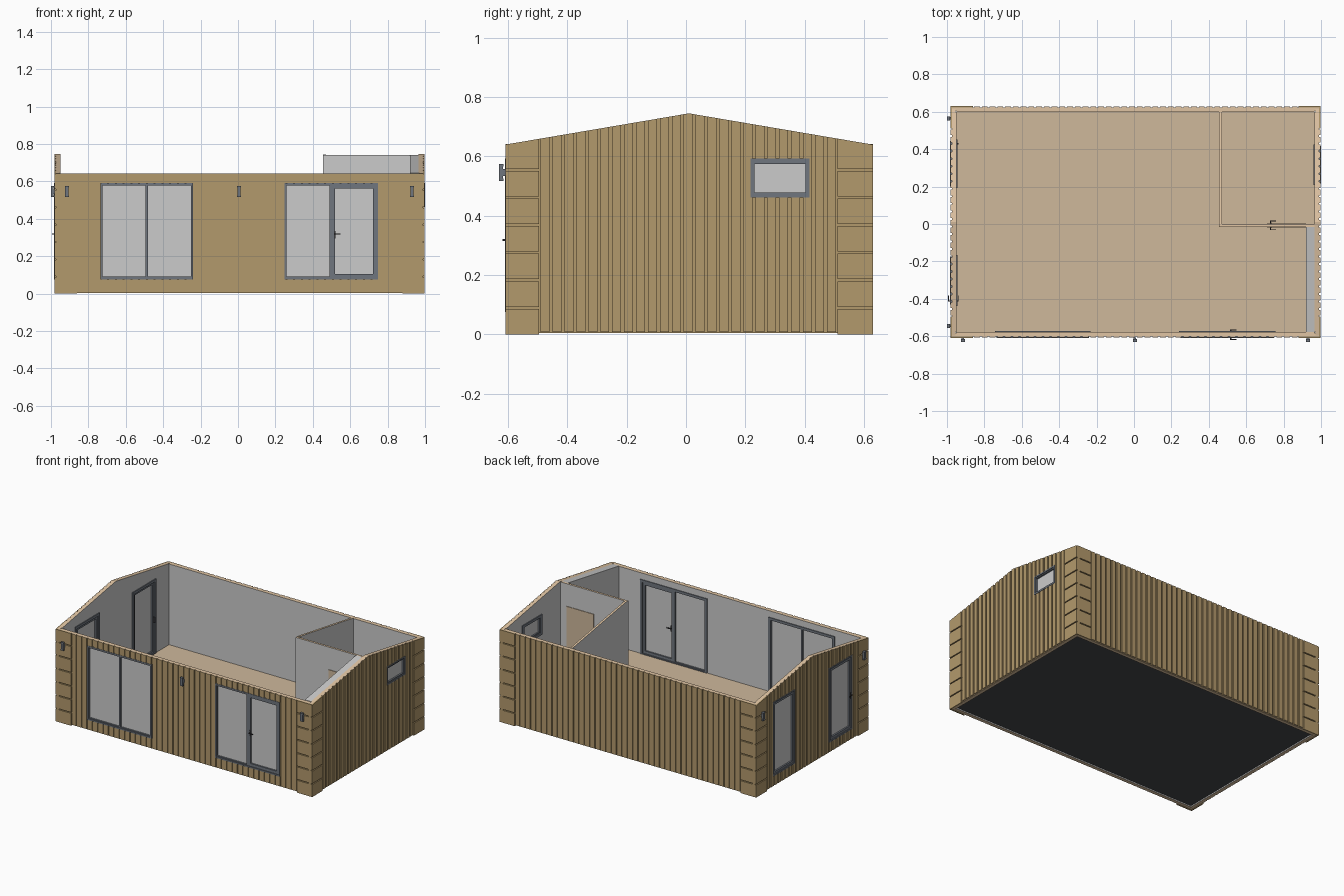
import bpy, bmesh

if "Cube" in bpy.data.objects:
    bpy.data.objects.remove(bpy.data.objects["Cube"])


def mat(name, *rgb):
    m = bpy.data.materials.new(name)
    m.diffuse_color = (*rgb, 1)
    m.use_nodes = True
    m.node_tree.nodes["Principled BSDF"].inputs["Base Color"].default_value = m.diffuse_color
    return m


WOOD = mat("cladding_wood", 0.45, 0.32, 0.15)
PALE = mat("cut_timber", 0.75, 0.56, 0.37)
FLOOR = mat("floor_wood", 0.62, 0.48, 0.33)
DARK = mat("slab_dark", 0.06, 0.065, 0.07)
FRAME = mat("frame_grey", 0.16, 0.18, 0.21)
BLACK = mat("fitting_black", 0.04, 0.04, 0.045)
GREY = mat("plaster_grey", 0.62, 0.62, 0.62)

# Each wall has its own frame: u along the wall, d outwards, z up
FRONT = lambda u, d, z: (u, -0.601 - d, z)
BACK = lambda u, d, z: (u, 0.622 + d, z)
LEFT = lambda u, d, z: (-0.974 - d, u, z)
RIGHT = lambda u, d, z: (0.99 + d, u, z)
PEAK = 0.01
flat = lambda u: 0.642
gable = lambda u: 0.745 - 0.17 * abs(u - PEAK)


def poly(bm, P, pts, d0, d1):
    """Extrude a (u, z) outline from depth d0 to d1."""
    a = [bm.verts.new(P(u, d0, z)) for u, z in pts]
    b = [bm.verts.new(P(u, d1, z)) for u, z in pts]
    n = len(pts)
    faces = [bm.faces.new(a), bm.faces.new(b[::-1])]
    for i in range(n):
        j = (i + 1) % n
        faces.append(bm.faces.new((a[j], a[i], b[i], b[j])))
    bmesh.ops.recalc_face_normals(bm, faces=faces)


def block(bm, P, u0, u1, z0, z1, d0, d1):
    poly(bm, P, [(u0, z0), (u1, z0), (u1, z1), (u0, z1)], d0, d1)


def ring(bm, P, u0, u1, z0, z1, w, d0, d1):
    block(bm, P, u0, u0 + w, z0, z1, d0, d1)
    block(bm, P, u1 - w, u1, z0, z1, d0, d1)
    block(bm, P, u0 + w, u1 - w, z0, z0 + w, d0, d1)
    block(bm, P, u0 + w, u1 - w, z1 - w, z1, d0, d1)


def clipped(bm, P, u0, u1, d1, z0, z1, top, holes):
    """A cladding board cut around openings and under the roof line."""
    edges = [e for h in holes for e in h[:2]] + ([PEAK] if top is gable else [])
    us = sorted({u0, u1, *[e for e in edges if u0 < e < u1]})
    for a, b in zip(us, us[1:]):
        spans = [(z0, z1)]
        for h in holes:
            if h[0] < (a + b) / 2 < h[1]:
                spans = [(z0, h[2]), (h[3], z1)]
        for lo, hi in spans:
            poly(bm, P, [(a, lo), (b, lo), (b, min(hi, top(b))), (a, min(hi, top(a)))], 0, d1)


def finish(bm, name, m=None, ends=None):
    me = bpy.data.meshes.new(name)
    if m:
        me.materials.append(m)
    if ends:
        me.materials.append(ends)
        bm.normal_update()
        for f in bm.faces:
            f.material_index = int(abs(f.normal.z) > 0.5)
    bm.to_mesh(me)
    bm.free()
    ob = bpy.data.objects.new(name, me)
    bpy.context.collection.objects.link(ob)
    return ob


def make(name, m, P, *args, ends=None):
    bm = bmesh.new()
    block(bm, P, *args)
    return finish(bm, name, m, ends)


def wall(name, P, u0, u1, corner0, corner1, top, holes, inner):
    cutter = None
    if holes:
        bm = bmesh.new()
        for h in holes:
            block(bm, P, *h, -0.1, 0.1)
        cutter = finish(bm, name + "_cutter")
        cutter.hide_render = True
        cutter.hide_viewport = True
        cutter.display_type = 'WIRE'
    # structural core and thin inner lining
    for part, a, b, d0, d1, m, z in (("core", u0, u1, 0, -0.019, WOOD, 0.004),
                                     ("lining", *inner, -0.019, -0.024, GREY, 0.004)):
        bm = bmesh.new()
        pts = [(a, z), (b, z), (b, top(b))] + ([(PEAK, top(PEAK))] if top is gable else []) + [(a, top(a))]
        poly(bm, P, pts, d0, d1)
        ob = finish(bm, f"{name}_{part}", m, PALE)
        if cutter:
            mod = ob.modifiers.new("openings", 'BOOLEAN')
            mod.object = cutter
            mod.operation = 'DIFFERENCE'
            mod.solver = 'EXACT'
    # vertical slats between the corners
    bm = bmesh.new()
    n = round((corner1 - corner0) / 0.041)
    step = (corner1 - corner0) / n
    for i in range(n):
        a = corner0 + i * step + 0.005
        clipped(bm, P, a, a + step - 0.01, 0.007, 0.008, 1, top, holes)
    finish(bm, name + "_slats", WOOD, PALE)
    # stacked horizontal boards at the corners
    bm = bmesh.new()
    for a, b in ((u0, corner0), (corner1, u1)):
        for k in range(7):
            z = k * 0.093
            clipped(bm, P, a, b, 0.008, z, 1 if k == 6 else z + 0.086, top, [])
    finish(bm, name + "_corner_boards", WOOD)


def handle(name, P, u, z, d_out, d_in, way):
    bm = bmesh.new()
    for d, s in ((d_out, 1), (d_in, -1)):
        block(bm, P, u - 0.004, u + 0.004, z - 0.02, z + 0.02, d, d + s * 0.003)
        block(bm, P, u - 0.003, u + 0.003, z, z + 0.006, d, d + s * 0.014)
        block(bm, P, *sorted((u, u + way * 0.03)), z, z + 0.006, d + s * 0.01, d + s * 0.014)
    finish(bm, name, BLACK)


def window(name, P, hole, leaves):
    u0, u1, z0, z1 = hole
    bm = bmesh.new()
    ring(bm, P, u0, u1, z0, z1, 0.01, -0.026, 0.009)
    ring(bm, P, u0 - 0.008, u1 + 0.008, z0 - 0.006, z1 + 0.006, 0.018, -0.029, -0.024)
    for a, b, w in leaves:
        ring(bm, P, a, b, z0 + 0.008, z1 - 0.008, w, -0.022, 0.004)
    finish(bm, name + "_frame", FRAME)
    bm = bmesh.new()
    for a, b, w in leaves:
        block(bm, P, a + w, b - w, z0 + w, z1 - w, -0.012, -0.007)
    finish(bm, name + "_glass")


# Openings as (u0, u1, z0, z1)
slide, entry = (-0.735, -0.24, 0.075, 0.592), (0.248, 0.748, 0.075, 0.592)
side_a, side_b = (0.2, 0.445, 0.075, 0.592), (-0.43, -0.175, 0.075, 0.592)
small = (0.217, 0.417, 0.462, 0.592)

wall("front_wall", FRONT, -0.974, 0.99, -0.86, 0.88, flat, [slide, entry], (-0.95, 0.966))
wall("back_wall", BACK, -0.974, 0.99, -0.86, 0.88, flat, [], (-0.95, 0.966))
wall("left_wall", LEFT, -0.609, 0.63, -0.495, 0.51, gable, [side_a, side_b], (-0.577, 0.598))
wall("right_wall", RIGHT, -0.609, 0.63, -0.495, 0.51, gable, [small], (-0.577, 0.598))

# Windows and glazed doors
window("sliding_window", FRONT, slide, [(-0.731, -0.487, 0.007), (-0.488, -0.244, 0.007)])
window("entry_door", FRONT, entry, [(0.253, 0.497, 0.007), (0.497, 0.744, 0.022)])
window("side_window", LEFT, side_a, [(0.208, 0.437, 0.018)])
window("side_door", LEFT, side_b, [(-0.422, -0.183, 0.02)])
window("small_window", RIGHT, small, [(0.222, 0.412, 0.009)])
handle("entry_handle", FRONT, 0.517, 0.315, 0.004, -0.022, 1)
handle("side_door_handle", LEFT, -0.412, 0.315, 0.006, -0.022, 1)
bm = bmesh.new()
block(bm, LEFT, 0.424, 0.432, 0.3, 0.34, -0.022, -0.036)
finish(bm, "side_window_handle", BLACK)

# Base slab and floor
make("base_slab", DARK, FRONT, -0.952, 0.968, 0.012, 0.076, -0.022, -1.201)
make("floor", FLOOR, FRONT, -0.951, 0.967, 0.075, 0.08, -0.023, -1.2)

# Interior partitions, inner door and service lining
make("cross_partition", GREY, FRONT, 0.455, 0.966, 0.08, 0.741, -0.586, -0.601, ends=PALE)
for name, a, b, d0, d1, m in (("long_partition", 0.0, 0.598, -0.535, -0.52, PALE),
                              ("service_lining", -0.577, -0.015, -0.07, -0.024, GREY)):
    bm = bmesh.new()
    poly(bm, RIGHT, [(a, 0.08), (b, 0.08), (b, gable(b)), (a, gable(a))], d0, d1)
    finish(bm, name, GREY, m)
make("inner_door", FLOOR, FRONT, 0.71, 0.92, 0.08, 0.585, -0.582, -0.605)
handle("inner_door_handle", FRONT, 0.73, 0.315, -0.582, -0.605, 1)

# Wall lamps: bracket, body and end caps
for i, (P, u, reach) in enumerate(((FRONT, -0.915, 0.03), (FRONT, 0.005, 0.03), (FRONT, 0.93, 0.03),
                                   (LEFT, 0.565, 0.026), (LEFT, -0.545, 0.026))):
    bm = bmesh.new()
    block(bm, P, u - 0.007, u + 0.007, 0.533, 0.557, 0.006, reach - 0.012)
    block(bm, P, u - 0.009, u + 0.009, 0.525, 0.566, reach - 0.014, reach)
    for z in (0.517, 0.566):
        block(bm, P, u - 0.011, u + 0.011, z, z + 0.008, reach - 0.015, reach)
    finish(bm, f"wall_lamp_{i + 1}", FRAME)
